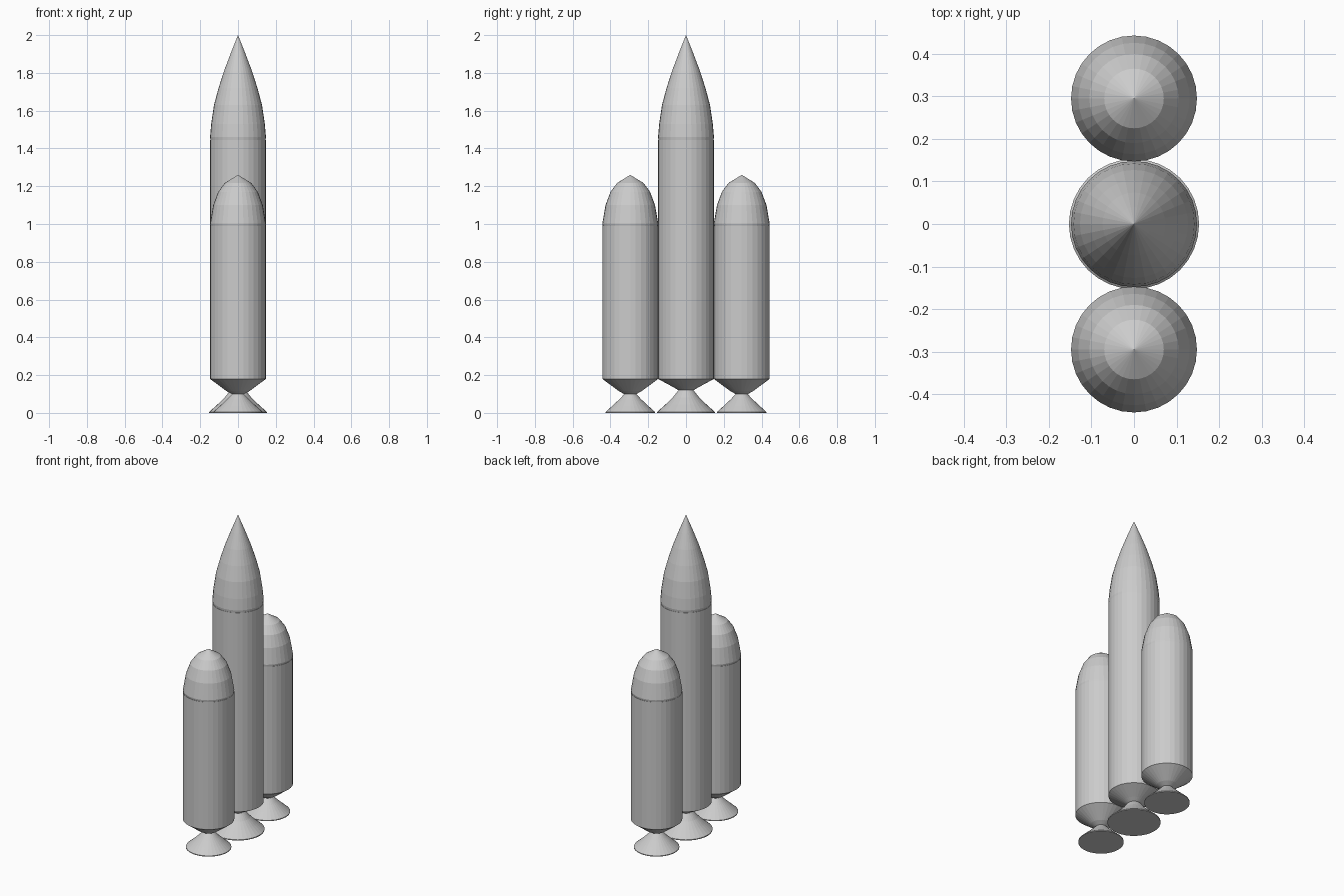
import bpy, bmesh, math

if "Cube" in bpy.data.objects:
    bpy.data.objects.remove(bpy.data.objects["Cube"])

SIDES = 32
grey = bpy.data.materials.new("light grey")
grey.diffuse_color = (0.6, 0.6, 0.6, 1)
grey.use_nodes = True
grey.node_tree.nodes["Principled BSDF"].inputs["Base Color"].default_value = grey.diffuse_color


def lathe(name, profile, y=0.0):
    """Closed solid of revolution from (radius, height) points, bottom to top."""
    bm = bmesh.new()
    rings = []
    for r, z in profile:
        if r == 0:
            rings.append([bm.verts.new((0, 0, z))])
        else:
            rings.append([bm.verts.new((r * math.cos(2 * math.pi * i / SIDES),
                                        r * math.sin(2 * math.pi * i / SIDES), z))
                          for i in range(SIDES)])
    for a, b in zip(rings, rings[1:]):
        for i in range(SIDES):
            j = (i + 1) % SIDES
            if len(b) == 1:
                bm.faces.new((a[i], a[j], b[0]))
            else:
                bm.faces.new((a[i], a[j], b[j], b[i]))
    # flat end caps
    bm.faces.new(rings[0][::-1])
    if len(rings[-1]) > 1:
        bm.faces.new(rings[-1])
    mesh = bpy.data.meshes.new(name)
    bm.to_mesh(mesh)
    bm.free()
    mesh.materials.append(grey)
    ob = bpy.data.objects.new(name, mesh)
    ob.location.y = y
    bpy.context.collection.objects.link(ob)


# Central core: nozzle, tank with tapered base, pointed nose
lathe("core_nozzle", [(0.153, 0), (0.153, 0.005), (0.108, 0.045),
                      (0.07, 0.082), (0.038, 0.122)])
lathe("core_body", [(0.036, 0.118), (0.065, 0.135), (0.148, 0.18), (0.148, 1.445)])
lathe("core_nose", [(0.146, 1.445), (0.148, 1.46), (0.142, 1.53), (0.127, 1.63),
                    (0.103, 1.72), (0.074, 1.81), (0.04, 1.90), (0, 2.0)])

# Two side boosters with rounded caps
for label, y in (("front", -0.295), ("back", 0.295)):
    lathe(label + "_booster_nozzle", [(0.131, 0), (0.131, 0.005), (0.092, 0.04),
                                      (0.06, 0.07), (0.029, 0.102)], y)
    lathe(label + "_booster_body", [(0.029, 0.098), (0.06, 0.115),
                                    (0.148, 0.18), (0.148, 0.99)], y)
    lathe(label + "_booster_cap", [(0.146, 0.99), (0.148, 1.002), (0.131, 1.10),
                                   (0.105, 1.17), (0.07, 1.217), (0, 1.26)], y)
